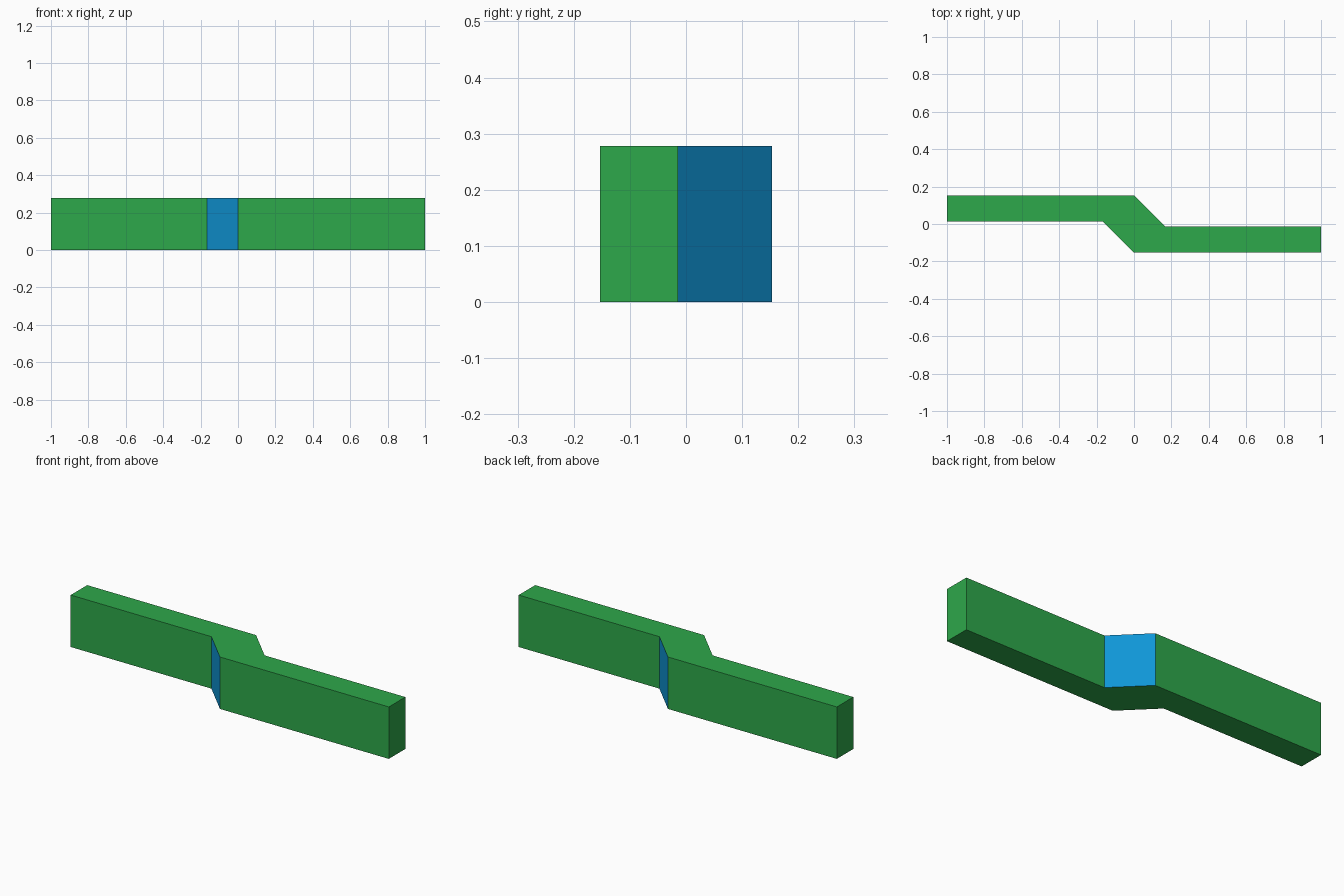
import bpy, bmesh

if "Cube" in bpy.data.objects:
    bpy.data.objects.remove(bpy.data.objects["Cube"])

HEIGHT = 0.278


def material(name, rgb):
    m = bpy.data.materials.new(name)
    m.diffuse_color = (*rgb, 1.0)
    m.use_nodes = True
    m.node_tree.nodes["Principled BSDF"].inputs["Base Color"].default_value = m.diffuse_color
    return m


# Half of the offset outline; the other half is its 180 degree rotation
half = [(-1.0, 0.014), (-0.167, 0.014), (0.0, -0.153), (1.0, -0.153)]
outline = half + [(-x, -y) for x, y in half]

# Extrude the outline upward into a solid bar
bm = bmesh.new()
base = bm.faces.new([bm.verts.new((x, y, 0.0)) for x, y in outline])
top = bmesh.ops.extrude_face_region(bm, geom=[base], use_keep_orig=True)
bmesh.ops.translate(bm, vec=(0, 0, HEIGHT),
                    verts=[v for v in top["geom"] if isinstance(v, bmesh.types.BMVert)])
bmesh.ops.recalc_face_normals(bm, faces=bm.faces[:])

# Slanted step faces are blue, everything else green
for f in bm.faces:
    f.material_index = int(abs(f.normal.x) > 0.3 and abs(f.normal.y) > 0.3)

mesh = bpy.data.meshes.new("offset_bar")
bm.to_mesh(mesh)
bm.free()
mesh.materials.append(material("green", (0.027, 0.392, 0.069)))
mesh.materials.append(material("blue", (0.005, 0.305, 0.679)))
bar = bpy.data.objects.new("offset_bar", mesh)
bpy.context.collection.objects.link(bar)
